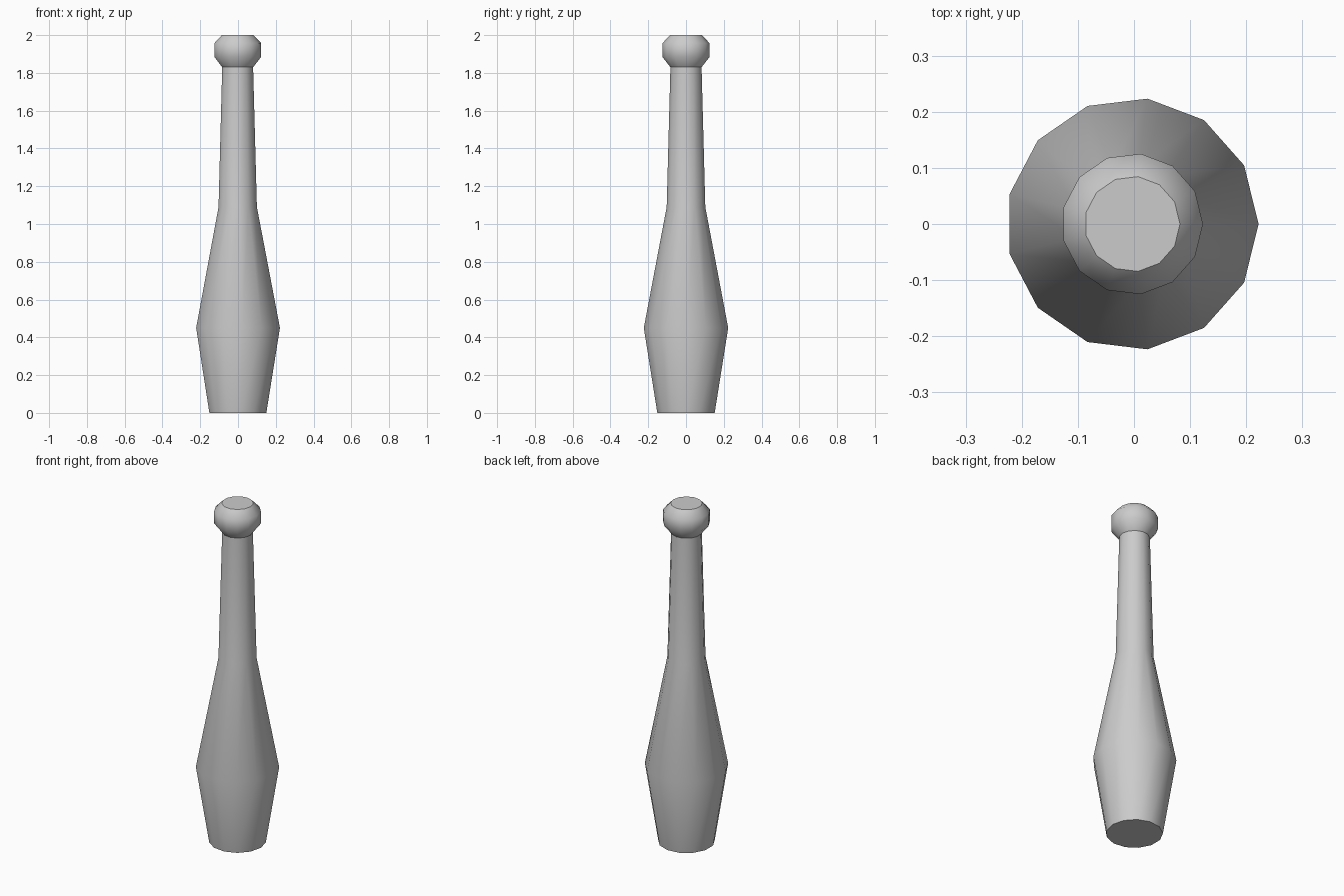
import bpy
import bmesh
from math import cos, sin, tau

if "Cube" in bpy.data.objects:
    bpy.data.objects.remove(bpy.data.objects["Cube"])

SIDES = 13
X_OFFSET = -0.003  # centres the odd-sided outline on x = 0

# (radius, height, sharp ring) from the base up to the knob cap
PROFILE = [
    (0.153, 0.0, True),      # base
    (0.225, 0.45, False),    # belly
    (0.103, 1.09, False),    # start of neck
    (0.083, 1.83, True),     # neck meets knob
    (0.126, 1.885, False),   # knob
    (0.126, 1.957, False),
    (0.085, 2.0, True),      # flat cap
]


def lathe(name, profile, sides):
    bm = bmesh.new()
    rings = []
    for r, z, _ in profile:
        rings.append([bm.verts.new((X_OFFSET + r * cos(tau * i / sides),
                                    r * sin(tau * i / sides), z))
                      for i in range(sides)])
    # Smooth side walls
    for low, high in zip(rings, rings[1:]):
        for i in range(sides):
            j = (i + 1) % sides
            bm.faces.new((low[i], low[j], high[j], high[i])).smooth = True
    # Flat end caps
    bm.faces.new(rings[0][::-1])
    bm.faces.new(rings[-1])
    # Crisp rings
    for ring, (_, _, sharp) in zip(rings, profile):
        if sharp:
            for i in range(sides):
                bm.edges.get((ring[i], ring[(i + 1) % sides])).smooth = False
    mesh = bpy.data.meshes.new(name)
    bm.to_mesh(mesh)
    bm.free()
    obj = bpy.data.objects.new(name, mesh)
    bpy.context.collection.objects.link(obj)
    return obj


lathe("juggling_club", PROFILE, SIDES)
